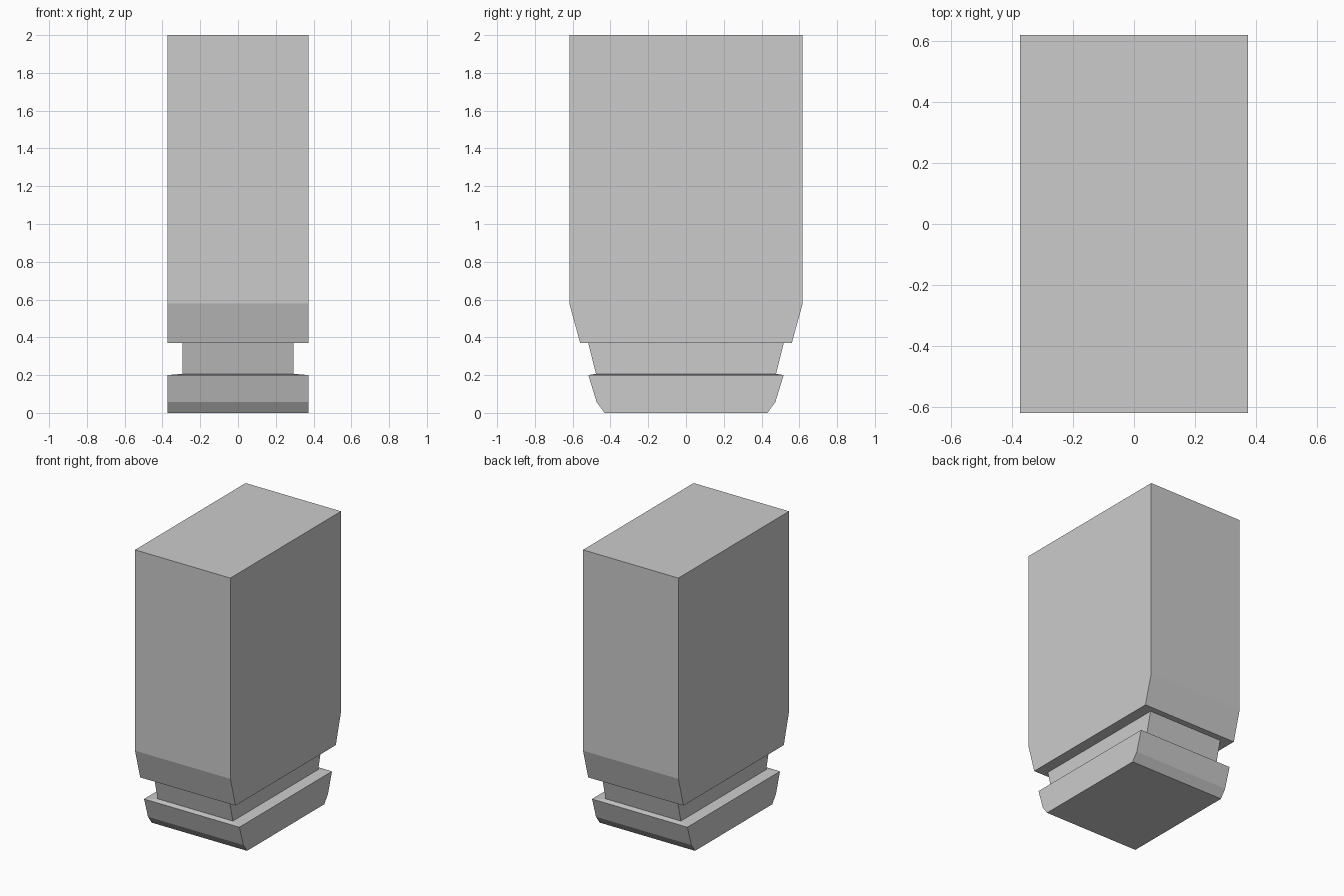
import bpy, bmesh

if "Cube" in bpy.data.objects:
    bpy.data.objects.remove(bpy.data.objects["Cube"])

# Rectangular cross-sections from bottom to top: half width x, half depth y, height z
RINGS = [
    (0.373, 0.431, 0.0),    # foot underside
    (0.373, 0.473, 0.057),  # foot chamfer
    (0.373, 0.517, 0.20),   # foot rim
    (0.294, 0.477, 0.207),  # neck bottom
    (0.294, 0.517, 0.369),  # neck top
    (0.373, 0.56, 0.369),   # body underside
    (0.373, 0.618, 0.58),   # end of body taper
    (0.373, 0.618, 2.0),    # body top
]


def loft(name, rings):
    bm = bmesh.new()
    loops = [[bm.verts.new((sx * hx, sy * hy, z))
              for sx, sy in ((-1, -1), (1, -1), (1, 1), (-1, 1))]
             for hx, hy, z in rings]
    for a, b in zip(loops, loops[1:]):
        for i in range(4):
            j = (i + 1) % 4
            bm.faces.new((a[i], a[j], b[j], b[i]))
    bm.faces.new(loops[0][::-1])
    bm.faces.new(loops[-1])
    bmesh.ops.recalc_face_normals(bm, faces=bm.faces)
    mesh = bpy.data.meshes.new(name)
    bm.to_mesh(mesh)
    bm.free()
    obj = bpy.data.objects.new(name, mesh)
    bpy.context.collection.objects.link(obj)
    return obj


# Tall body, grooved neck and chamfered foot as one solid
loft("grooved_block", RINGS)
